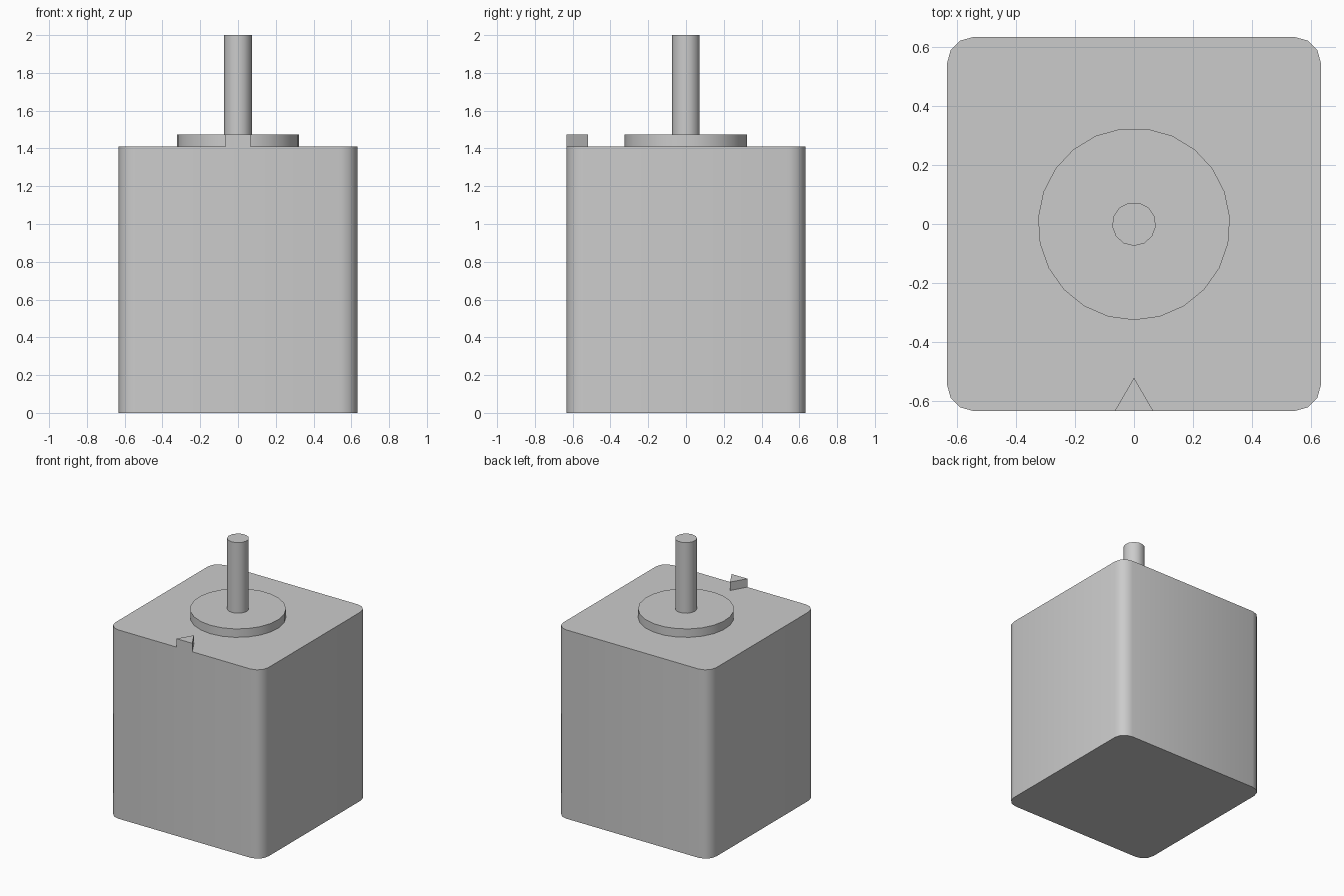
import bpy
import bmesh
import math

cube = bpy.data.objects.get("Cube")
if cube:
    bpy.data.objects.remove(cube, do_unlink=True)

GREY = (0.6, 0.6, 0.6, 1)
metal = bpy.data.materials.new("plain grey")
metal.use_nodes = True
metal.diffuse_color = GREY
metal.node_tree.nodes["Principled BSDF"].inputs["Base Color"].default_value = GREY


def prism(name, outline, bottom, top):
    """Extrude a flat outline upwards into a closed solid."""
    bm = bmesh.new()
    base = bm.faces.new([bm.verts.new((x, y, bottom)) for x, y in outline])
    side = bmesh.ops.extrude_face_region(bm, geom=[base], use_keep_orig=True)
    verts = [v for v in side["geom"] if isinstance(v, bmesh.types.BMVert)]
    bmesh.ops.translate(bm, verts=verts, vec=(0, 0, top - bottom))
    bmesh.ops.recalc_face_normals(bm, faces=bm.faces)
    mesh = bpy.data.meshes.new(name)
    bm.to_mesh(mesh)
    bm.free()
    mesh.materials.append(metal)
    obj = bpy.data.objects.new(name, mesh)
    bpy.context.collection.objects.link(obj)
    bpy.ops.object.select_all(action="DESELECT")
    obj.select_set(True)
    bpy.context.view_layer.objects.active = obj
    bpy.ops.object.shade_smooth_by_angle(angle=math.radians(35))
    return obj


def arc(cx, cy, radius, start, sweep, steps, count):
    """Points along an arc, angles in degrees."""
    angles = [math.radians(start + sweep * i / steps) for i in range(count)]
    return [(cx + radius * math.cos(a), cy + radius * math.sin(a)) for a in angles]


HALF, CORNER = 0.632, 0.088
BODY_TOP, FLANGE_TOP, SHAFT_TOP = 1.41, 1.473, 2.0

# Square housing with rounded upright corners
inner = HALF - CORNER
body_outline = []
for i, (sx, sy) in enumerate([(1, 1), (-1, 1), (-1, -1), (1, -1)]):
    body_outline += arc(sx * inner, sy * inner, CORNER, 90 * i, 90, 3, 4)
prism("motor_housing", body_outline, 0, BODY_TOP)

# Round locating flange and drive shaft
prism("locating_flange", arc(0, 0, 0.325, -90, 360, 23, 23), BODY_TOP, FLANGE_TOP)
prism("drive_shaft", arc(0, 0, 0.074, -90, 360, 13, 13), FLANGE_TOP, SHAFT_TOP)

# Triangular pointer at the front edge
prism("front_pointer", [(-0.065, -HALF), (0.065, -HALF), (0, -0.52)], BODY_TOP, FLANGE_TOP)
